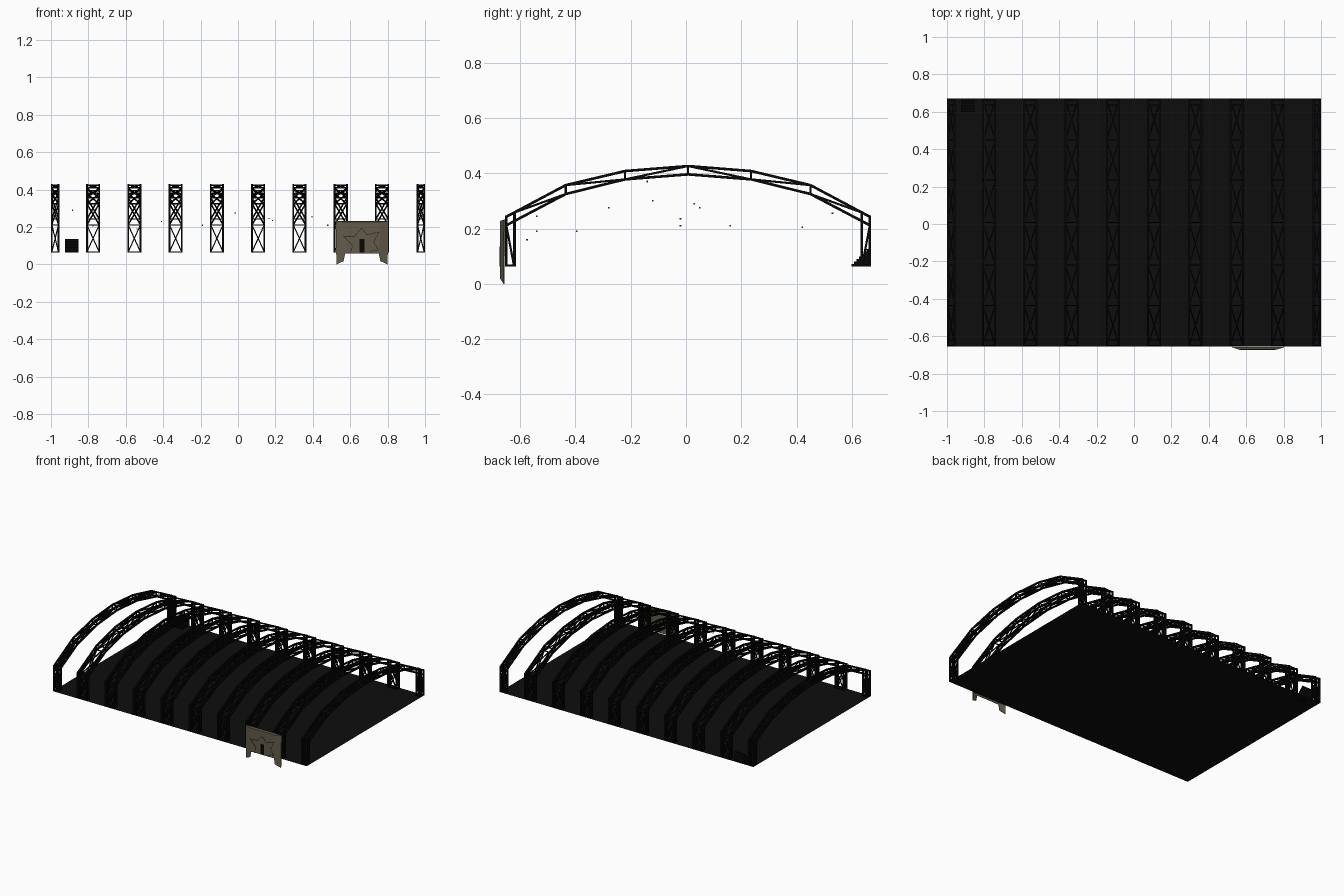
import bpy, bmesh
from mathutils import Vector, Matrix

if "Cube" in bpy.data.objects:
    bpy.data.objects.remove(bpy.data.objects["Cube"])


def material(name, rgb):
    m = bpy.data.materials.new(name)
    m.diffuse_color = (*rgb, 1)
    m.use_nodes = True
    m.node_tree.nodes["Principled BSDF"].inputs["Base Color"].default_value = m.diffuse_color
    return m


BLACK = material("black steel", (0.002, 0.002, 0.002))
FLOOR = material("dark floor", (0.004, 0.004, 0.004))
STONE = material("weathered tan", (0.12, 0.105, 0.068))
BRONZE = material("dull bronze", (0.10, 0.07, 0.04))


def finish(name, bm, mat, fix=True):
    if fix:
        bmesh.ops.recalc_face_normals(bm, faces=bm.faces)
    me = bpy.data.meshes.new(name)
    bm.to_mesh(me)
    bm.free()
    me.materials.append(mat)
    ob = bpy.data.objects.new(name, me)
    bpy.context.collection.objects.link(ob)
    return ob


def box(bm, c, s):
    bmesh.ops.create_cube(bm, size=1, matrix=Matrix.Translation(c) @ Matrix.Diagonal((*s, 1)))


def bar(bm, a, b, t):
    """Square bar of thickness t from a to b."""
    a, b = Vector(a), Vector(b)
    d = (b - a).normalized()
    ref = Vector((1, 0, 0)) if abs(d.x) < 0.9 else Vector((0, 0, 1))
    u = (ref - d * ref.dot(d)).normalized()
    v = d.cross(u)
    rot = Matrix((u, v, d)).transposed().to_4x4()
    m = Matrix.Translation((a + b) / 2) @ rot @ Matrix.Diagonal((t, t, (b - a).length, 1))
    bmesh.ops.create_cube(bm, size=1, matrix=m)


YC = 0.0075      # arch centre line
BASE = 0.063     # floor level
OUTER = [(0.657, 0.243), (0.4425, 0.357), (0.228, 0.408), (0, 0.426)]
INNER = [(0.657, 0.212), (0.4425, 0.325), (0.228, 0.378), (0, 0.396)]


def truss(x, half, name):
    bm = bmesh.new()
    T, S = 0.0095, 0.006
    for side in (-1, 1):
        P = lambda dx, p: (x + dx, YC + side * p[0], p[1])

        def lattice(p, q):
            # crossed braces and end tie between the two planes
            bar(bm, P(-half, p), P(half, q), S)
            bar(bm, P(half, p), P(-half, q), S)
            bar(bm, P(-half, q), P(half, q), S)

        for dx in (-half, half):
            # columns
            bar(bm, P(dx, (0.657, BASE)), P(dx, (0.657, 0.247)), T)
            bar(bm, P(dx, (0.628, BASE)), P(dx, (0.628, 0.260)), T)
            bar(bm, P(dx, (0.657, 0.21)), P(dx, (0.630, BASE + 0.004)), T * 0.8)
            bar(bm, P(dx, (0.657, BASE + 0.004)), P(dx, (0.628, BASE + 0.004)), T * 0.8)
            # chords, posts and diagonals
            for i in range(3):
                bar(bm, P(dx, OUTER[i]), P(dx, OUTER[i + 1]), T)
                bar(bm, P(dx, INNER[i]), P(dx, INNER[i + 1]), T)
                if i < 2 or side == 1:
                    bar(bm, P(dx, INNER[i + 1]), P(dx, OUTER[i + 1]), T * 0.8)
            bar(bm, P(dx, (0.628, 0.258)), P(dx, INNER[1]), T * 0.8)
            bar(bm, P(dx, OUTER[1]), P(dx, INNER[2]), T * 0.8)
            bar(bm, P(dx, INNER[2]), P(dx, OUTER[3]), T * 0.8)
        # lacing on the columns and both chords
        for y in (0.657, 0.628):
            lattice((y, BASE + 0.004), (y, 0.212))
            bar(bm, P(-half, (y, BASE + 0.004)), P(half, (y, BASE + 0.004)), S)
        bar(bm, P(-half, OUTER[0]), P(half, OUTER[0]), S)
        for chord in (OUTER, INNER):
            for p, q in zip(chord, chord[1:]):
                lattice(p, q)
    finish(name, bm, BLACK)


# arched trusses, narrower at both ends
truss(-0.9775, 0.0177, "end_truss_left")
truss(0.9775, 0.0177, "end_truss_right")
for i in range(8):
    truss(-0.775 + i * 0.2207, 0.033, f"arch_truss_{i + 1}")

# floor sheet
bm = bmesh.new()
bm.faces.new([bm.verts.new(p) for p in
              ((-1, -0.655, BASE), (1, -0.655, BASE), (1, 0.67, BASE), (-1, 0.67, BASE))])
finish("floor", bm, FLOOR, False)

# stairs at the back wall
bm = bmesh.new()
for i in range(8):
    y0 = 0.598 + i * 0.009
    top = BASE + 0.009 * (i + 1)
    box(bm, (-0.888, (y0 + 0.67) / 2, top - 0.0045), (0.073, 0.67 - y0, 0.009))
finish("stairs", bm, BLACK)

# folded entrance facade: middle panel plus two angled wings with feet
CX = 0.663


def plate(bm, pts, depth=0.004):
    f = bm.faces.new([bm.verts.new(p) for p in pts])
    r = bmesh.ops.extrude_face_region(bm, geom=[f])
    bmesh.ops.translate(bm, vec=(0, depth, 0),
                        verts=[v for v in r["geom"] if isinstance(v, bmesh.types.BMVert)])


bm = bmesh.new()
plate(bm, [(CX - 0.09, -0.672, 0.060), (CX + 0.09, -0.672, 0.060),
           (CX + 0.098, -0.672, 0.228), (CX - 0.098, -0.672, 0.228)])
for s in (-1, 1):
    plate(bm, [(CX + s * 0.09, -0.672, 0.060), (CX + s * 0.098, -0.672, 0.018),
               (CX + s * 0.137, -0.660, 0.0), (CX + s * 0.140, -0.659, 0.232),
               (CX + s * 0.098, -0.672, 0.228)])
# top cap back to the wall
bm.faces.new([bm.verts.new(p) for p in
              ((CX - 0.098, -0.672, 0.228), (CX + 0.098, -0.672, 0.228),
               (CX + 0.140, -0.657, 0.232), (CX - 0.140, -0.657, 0.232))])
finish("entrance_facade", bm, STONE)

# doorway
bm = bmesh.new()
box(bm, (CX, -0.6725, 0.099), (0.026, 0.004, 0.072))
finish("doorway", bm, BLACK)

# irregular star-shaped groove around the doorway
star = [(0.60, 0.058), (0.613, 0.10), (0.565, 0.15), (0.625, 0.152), (0.66, 0.195),
        (0.69, 0.158), (0.755, 0.175), (0.725, 0.12), (0.752, 0.078), (0.705, 0.07)]
bm = bmesh.new()
for a, b in zip(star, star[1:]):
    bar(bm, (a[0], -0.672, a[1]), (b[0], -0.672, b[1]), 0.002)
finish("facade_groove", bm, BLACK)

# small hanging lamps
LAMPS = [(-0.885, 0.03, 0.29), (-0.775, 0.42, 0.205), (-0.41, 0.625, 0.23),
         (-0.19, 0.16, 0.21), (-0.015, 0.05, 0.275), (0.395, 0.53, 0.255),
         (0.48, -0.02, 0.21), (0.185, -0.02, 0.235), (0.08, -0.12, 0.30),
         (0.35, -0.14, 0.37), (-0.55, -0.28, 0.275), (-0.54, -0.395, 0.19),
         (0.165, -0.54, 0.245), (0.60, -0.54, 0.19), (0.655, -0.575, 0.16)]
bm = bmesh.new()
for p in LAMPS:
    box(bm, p, (0.006, 0.006, 0.006))
finish("hanging_lamps", bm, BRONZE)
